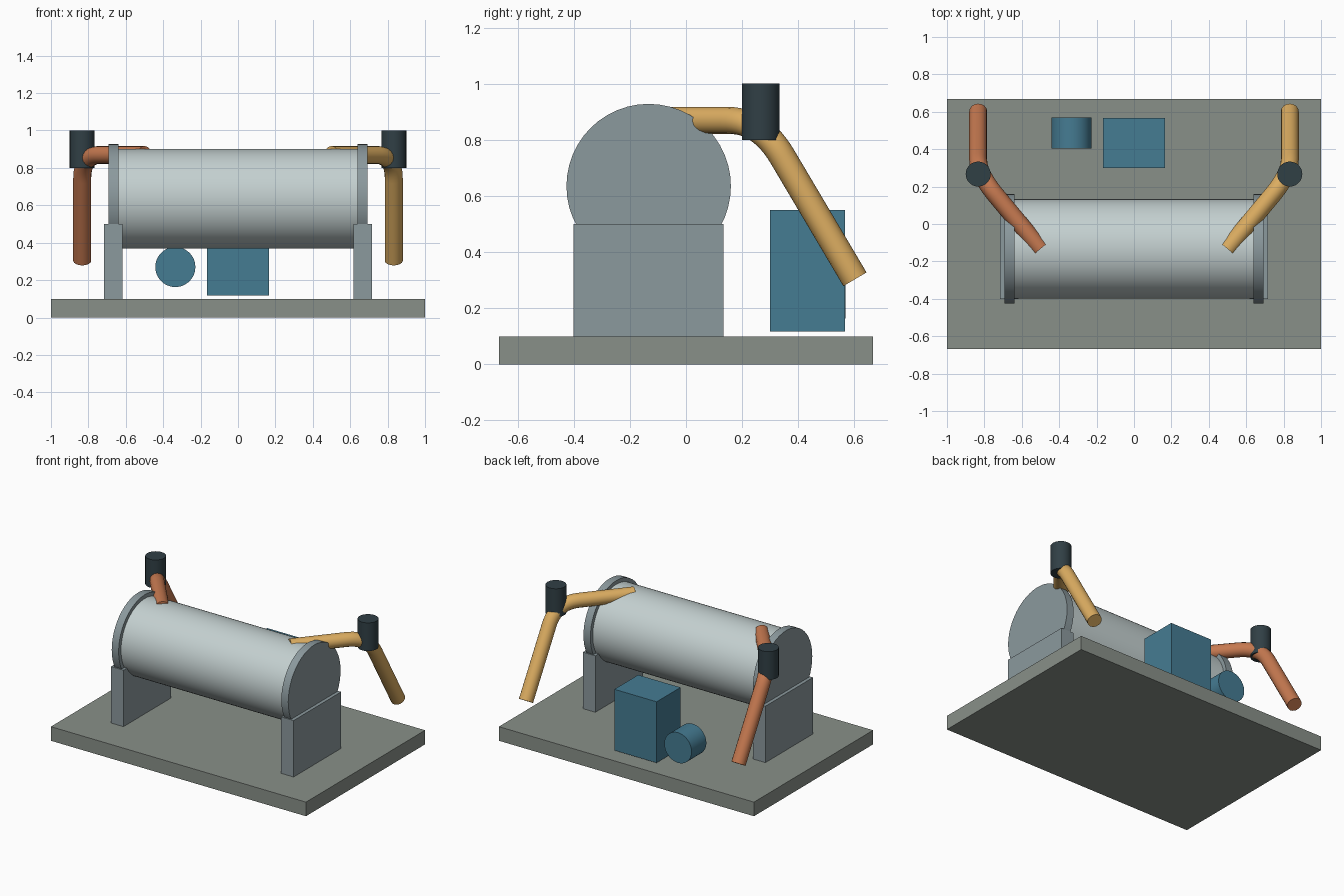
import bpy, math
from mathutils import Vector

if "Cube" in bpy.data.objects:
    bpy.data.objects.remove(bpy.data.objects["Cube"])


def material(name, rgb):
    m = bpy.data.materials.new(name)
    m.diffuse_color = (*rgb, 1)
    m.use_nodes = True
    m.node_tree.nodes["Principled BSDF"].inputs["Base Color"].default_value = m.diffuse_color
    return m


STONE = material("stone", (0.25, 0.28, 0.25))
STEEL = material("pale_steel", (0.55, 0.63, 0.63))
GREY = material("blue_grey", (0.26, 0.32, 0.34))
TEAL = material("teal", (0.06, 0.20, 0.29))
DARK = material("dark", (0.03, 0.05, 0.06))
COPPER = material("copper", (0.56, 0.19, 0.08))
GOLD = material("gold", (0.72, 0.42, 0.12))


def finish(name, mat, smooth=False):
    ob = bpy.context.object
    ob.name = name
    ob.data.materials.append(mat)
    if smooth:
        bpy.ops.object.shade_smooth_by_angle(angle=math.radians(35))
    return ob


def box(name, lo, hi, mat):
    lo, hi = Vector(lo), Vector(hi)
    bpy.ops.mesh.primitive_cube_add(size=1, location=(lo + hi) / 2)
    bpy.context.object.scale = hi - lo
    bpy.ops.object.transform_apply(location=False, rotation=False, scale=True)
    return finish(name, mat)


def cylinder(name, centre, radius, length, mat, axis="z", sides=48):
    rot = {"x": (0, math.pi / 2, 0), "y": (math.pi / 2, 0, 0), "z": (0, 0, 0)}[axis]
    bpy.ops.mesh.primitive_cylinder_add(vertices=sides, radius=radius, depth=length,
                                        location=centre, rotation=rot)
    return finish(name, mat, True)


def pipe(name, start, corner, end, radius, bend, mat):
    """Round tube along two straight runs joined by a smooth bend."""
    a, c, e = Vector(start), Vector(corner), Vector(end)
    p = c + (a - c).normalized() * bend
    q = c + (e - c).normalized() * bend
    steps = [i / 12 for i in range(13)]
    pts = [a] + [(1 - t) ** 2 * p + 2 * t * (1 - t) * c + t * t * q for t in steps] + [e]
    cu = bpy.data.curves.new(name, "CURVE")
    cu.dimensions = "3D"
    cu.bevel_depth = radius
    cu.bevel_resolution = 6
    cu.use_fill_caps = True
    sp = cu.splines.new("POLY")
    sp.points.add(len(pts) - 1)
    for point, co in zip(sp.points, pts):
        point.co = (*co, 1)
    ob = bpy.data.objects.new(name, cu)
    bpy.context.collection.objects.link(ob)
    bpy.ops.object.select_all(action="DESELECT")
    ob.select_set(True)
    bpy.context.view_layer.objects.active = ob
    bpy.ops.object.convert(target="MESH")
    finish(name, mat, True)


# Base plate and horizontal drum
box("base_plate", (-1, -0.667, 0), (1, 0.667, 0.1), STONE)
cylinder("drum", (0, -0.133, 0.635), 0.266, 1.32, STEEL, "x", 64)

# Mirrored ends: flange, saddle, valve and bent pipe
for side, s, colour in (("left", -1, COPPER), ("right", 1, GOLD)):
    cylinder(side + "_flange", (s * 0.665, -0.133, 0.635), 0.293, 0.054, GREY, "x")
    box(side + "_saddle", (s * 0.667 - 0.049, -0.4, 0.1), (s * 0.667 + 0.049, 0.133, 0.5), GREY)
    cylinder(side + "_valve", (s * 0.833, 0.267, 0.9), 0.0667, 0.2, DARK)
    pipe(side + "_pipe", (s * 0.5, -0.133, 0.869), (s * 0.833, 0.267, 0.869),
         (s * 0.833, 0.602, 0.303), 0.048, 0.15, colour)

# Control cabinet and motor behind the drum
box("control_cabinet", (-0.167, 0.3, 0.117), (0.165, 0.567, 0.55), TEAL)
cylinder("motor", (-0.335, 0.486, 0.27), 0.107, 0.165, TEAL, "y")
